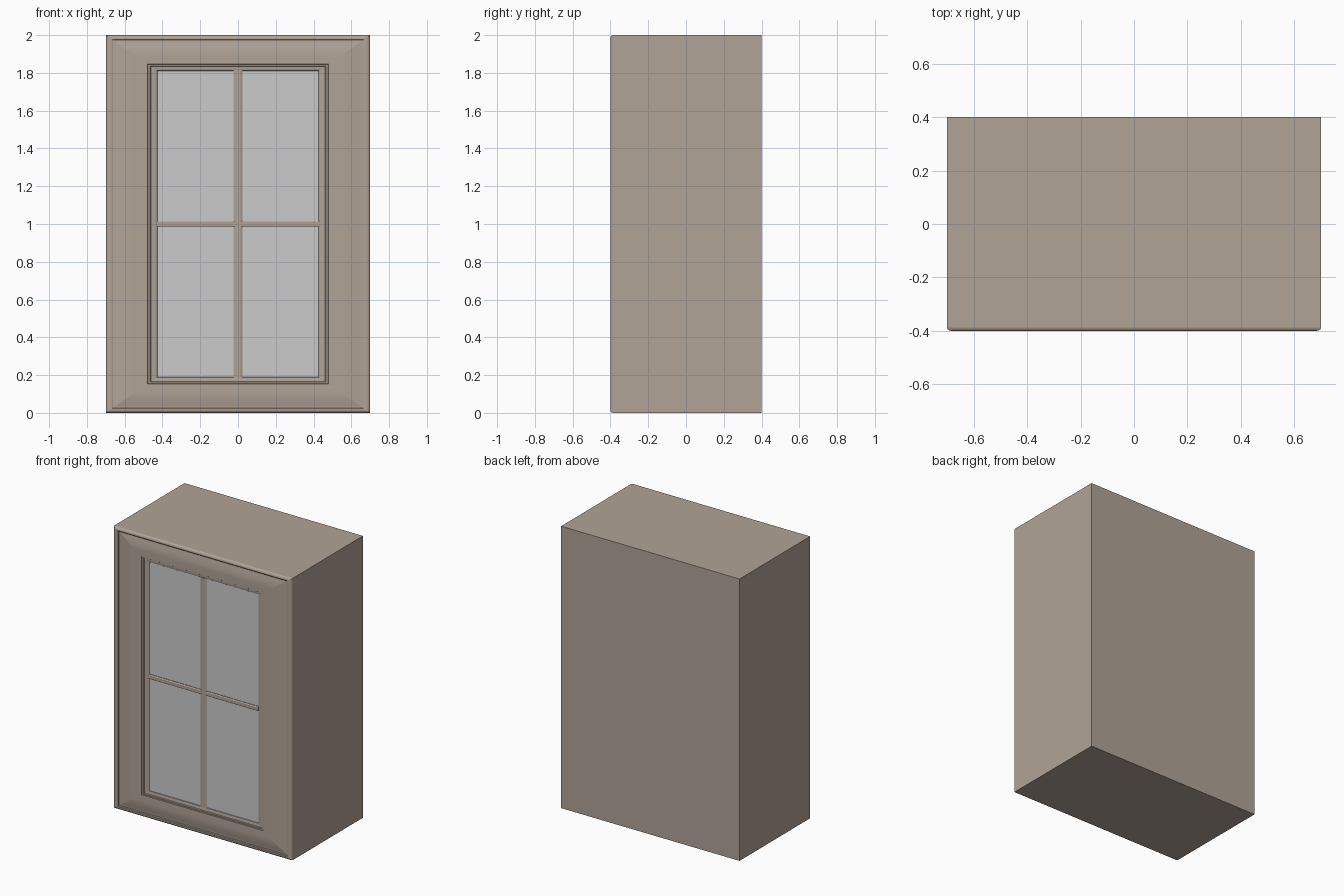
import bpy, bmesh, math

if "Cube" in bpy.data.objects:
    bpy.data.objects.remove(bpy.data.objects["Cube"])

HALF_W, HEIGHT, FRONT, BACK = 0.70, 2.0, -0.40, 0.40
SEAM = -0.388           # where the door meets the carcass
X_STRETCH = 1.44        # stiles are wider than the rails

wood = bpy.data.materials.new("taupe_wood")
wood.diffuse_color = (0.44, 0.37, 0.31, 1)
wood.use_nodes = True
wood.node_tree.nodes["Principled BSDF"].inputs["Base Color"].default_value = wood.diffuse_color


def finish(bm, name, mat=None, smooth=False):
    bmesh.ops.recalc_face_normals(bm, faces=bm.faces)
    mesh = bpy.data.meshes.new(name)
    bm.to_mesh(mesh)
    bm.free()
    ob = bpy.data.objects.new(name, mesh)
    bpy.context.collection.objects.link(ob)
    if mat:
        mesh.materials.append(mat)
    if smooth:
        bpy.ops.object.select_all(action='DESELECT')
        ob.select_set(True)
        bpy.context.view_layer.objects.active = ob
        bpy.ops.object.shade_smooth_by_angle(angle=math.radians(35))
    return ob


def box(name, x, y, z, mat=None, open_front=False):
    bm = bmesh.new()
    bmesh.ops.create_cube(bm, size=1)
    for v in bm.verts:
        v.co = [(a + b) / 2 + c * (b - a) for (a, b), c in zip((x, y, z), v.co)]
    if open_front:
        front = [f for f in bm.faces if f.calc_center_median().y < y[0] + 1e-4]
        bmesh.ops.delete(bm, geom=front, context='FACES')
    return finish(bm, name, mat)


def mitred_frame(name, profile, mat):
    """Sweep a closed (inset, depth) profile round the door with mitred corners."""
    bm = bmesh.new()
    corners = []
    for sx, top in ((-1, 0), (1, 0), (1, 1), (-1, 1)):
        corners.append([bm.verts.new((sx * (HALF_W - t * X_STRETCH), FRONT + d,
                                      HEIGHT - t if top else t)) for t, d in profile])
    n = len(profile)
    for c in range(4):
        a, b = corners[c], corners[(c + 1) % 4]
        for i in range(n):
            j = (i + 1) % n
            bm.faces.new((a[i], b[i], b[j], a[j]))
        for i in range(n):
            bm.edges.get((a[i], a[(i + 1) % n])).smooth = False
    return finish(bm, name, mat, smooth=True)


# Carcass: open-fronted cabinet body with thick walls
carcass = box("carcass", (-HALF_W, HALF_W), (SEAM, BACK), (0, HEIGHT), wood, open_front=True)
wall = carcass.modifiers.new("walls", 'SOLIDIFY')
wall.thickness, wall.offset = 0.03, -1

# Door frame: rounded outer bead, groove, swelling face, stepped inner bead
bead = [(0.0, 0.012), (0.002, 0.006), (0.006, 0.002), (0.012, 0.0),
        (0.022, 0.0), (0.026, 0.003), (0.027, 0.011)]
swell = []
for i in range(9):
    s = i / 8
    swell.append((0.030 + 0.080 * s, 0.011 * (1 - math.sin(s * math.pi / 2))))
inner = [(0.154, 0.001), (0.155, 0.007), (0.163, 0.007), (0.166, 0.012),
         (0.180, 0.013), (0.187, 0.016), (0.190, 0.021)]
back = [(0.190, 0.040), (0.022, 0.040), (0.022, 0.012)]
mitred_frame("door_frame", bead + swell + inner + back, wood)

# Glass pane
box("glass_pane", (-0.44, 0.44), (FRONT + 0.020, FRONT + 0.026), (0.18, 1.82))


# Glazing bars: chamfered strips crossing in front of the glass
def glazing_bar(name, half_w, length, vertical):
    section = [(-half_w, 0.030), (-half_w, 0.016), (-half_w * 0.6, 0.012),
               (half_w * 0.6, 0.012), (half_w, 0.016), (half_w, 0.030)]
    bm = bmesh.new()
    ends = []
    for e in (-length / 2, length / 2):
        ends.append([bm.verts.new((u, FRONT + d, 1 + e) if vertical
                                  else (e, FRONT + d, 1 + u)) for u, d in section])
    a, b = ends
    for i in range(len(section)):
        j = (i + 1) % len(section)
        bm.faces.new((a[i], a[j], b[j], b[i]))
    bm.faces.new(a)
    bm.faces.new(b)
    finish(bm, name, wood)


glazing_bar("vertical_glazing_bar", 0.024, 1.63, True)
glazing_bar("horizontal_glazing_bar", 0.0165, 0.86, False)
